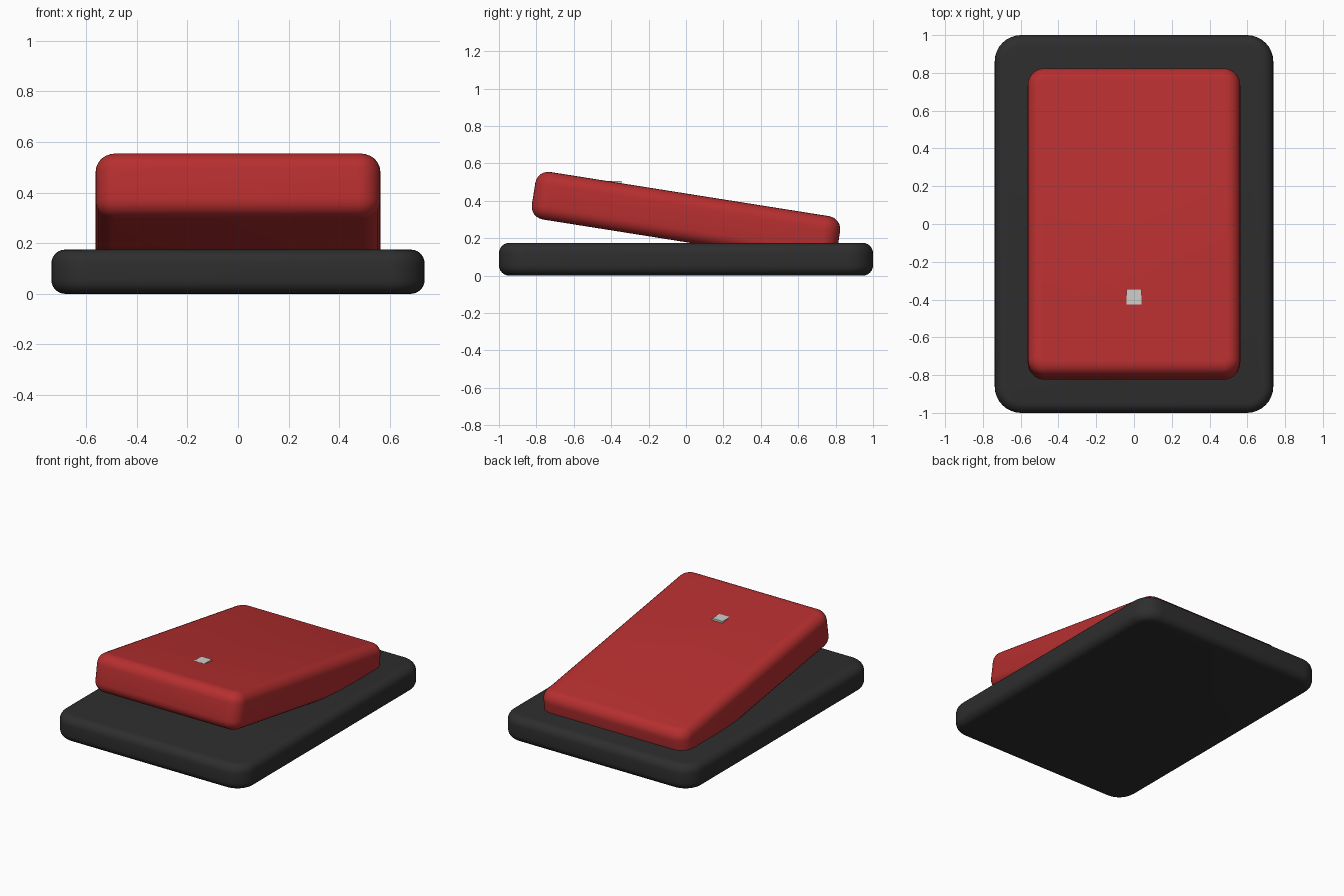
import bpy, bmesh, math

if "Cube" in bpy.data.objects:
    bpy.data.objects.remove(bpy.data.objects["Cube"])


def material(name, rgb):
    m = bpy.data.materials.new(name)
    m.diffuse_color = (*rgb, 1)
    m.use_nodes = True
    m.node_tree.nodes["Principled BSDF"].inputs["Base Color"].default_value = m.diffuse_color
    return m


def rounded_slab(name, size, corner, rim, mat, loc, tilt=0):
    """Box with rounded plan corners, then rounded top and bottom rims."""
    bm = bmesh.new()
    bmesh.ops.create_cube(bm, size=1)
    bmesh.ops.scale(bm, vec=size, verts=bm.verts)
    if corner:
        upright = [e for e in bm.edges
                   if abs(e.verts[0].co.z - e.verts[1].co.z) > 1e-4]
        bmesh.ops.bevel(bm, geom=upright, offset=corner, segments=8,
                        profile=0.5, affect='EDGES')
        rims = [e for e in bm.edges
                if abs(e.verts[0].co.z - e.verts[1].co.z) < 1e-4]
        bmesh.ops.bevel(bm, geom=rims, offset=rim, segments=6,
                        profile=0.5, affect='EDGES')
    bmesh.ops.recalc_face_normals(bm, faces=bm.faces)
    me = bpy.data.meshes.new(name)
    bm.to_mesh(me)
    bm.free()
    me.materials.append(mat)
    ob = bpy.data.objects.new(name, me)
    bpy.context.collection.objects.link(ob)
    ob.location = loc
    ob.rotation_euler.x = tilt
    bpy.ops.object.select_all(action='DESELECT')
    ob.select_set(True)
    bpy.context.view_layer.objects.active = ob
    bpy.ops.object.shade_smooth_by_angle(angle=math.radians(35))
    return ob


charcoal = material("charcoal plastic", (0.027, 0.027, 0.027))
red = material("red plastic", (0.47, 0.028, 0.029))
pale = material("pale grey", (0.62, 0.63, 0.59))

# Flat mounting plate
rounded_slab("base_plate", (1.475, 2.0, 0.175), 0.14, 0.055, charcoal,
             (0, 0, 0.0875))
# Rocker tilted up at the front, sunk into the plate at the back
rounded_slab("rocker", (1.125, 1.65, 0.257), 0.09, 0.07, red,
             (0, 0, 0.309), math.radians(-9))
# Small level indicator mark near the raised end
rounded_slab("indicator", (0.08, 0.08, 0.03), 0, 0, pale,
             (0, -0.385, 0.492))
